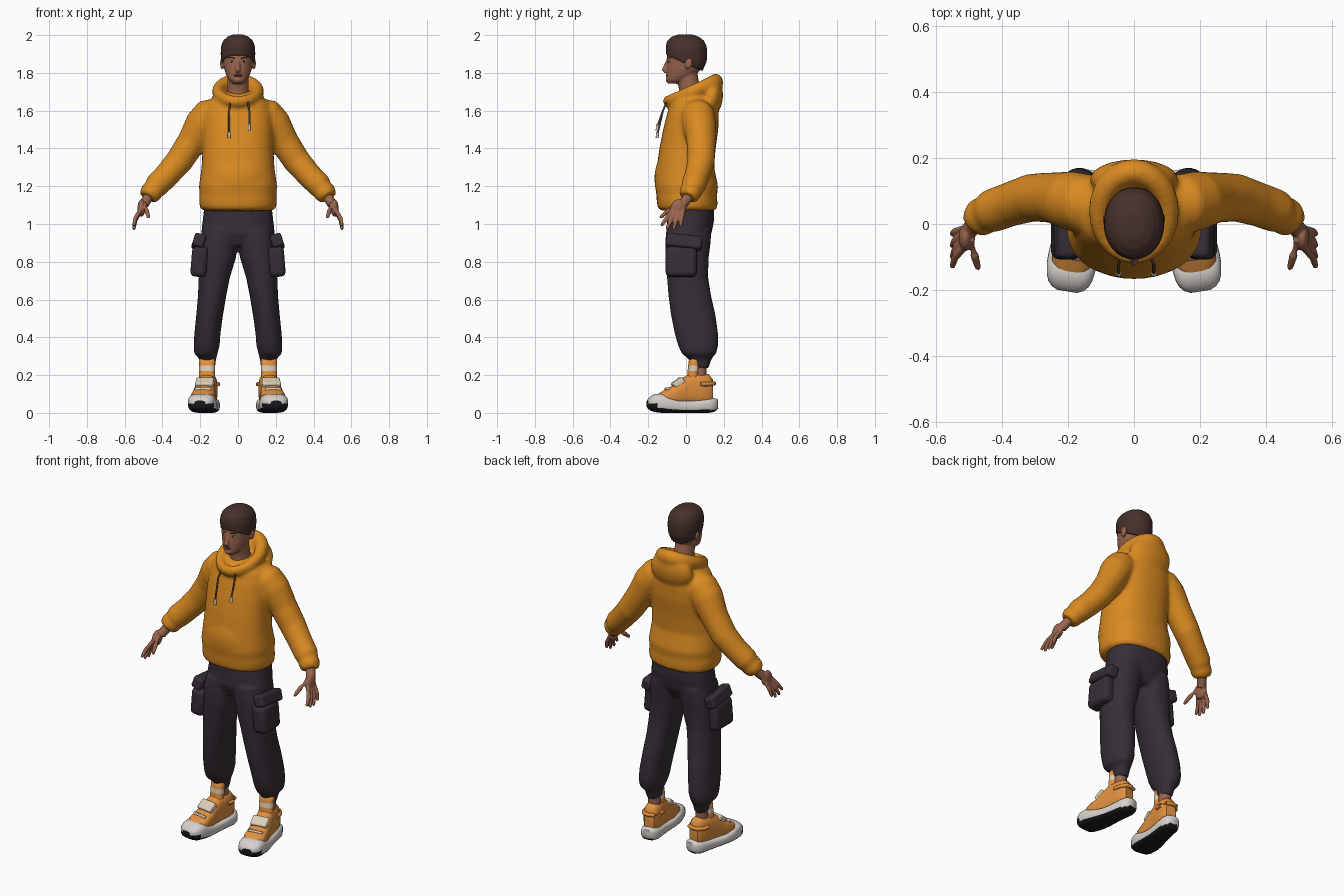
import bpy, bmesh, math
from mathutils import Vector, Matrix

def mat(name, r, g, b):
    m = bpy.data.materials.new(name)
    m.diffuse_color = (r, g, b, 1)
    return m

HOODIE = mat("amber cloth", 0.70, 0.255, 0.015)
PANTS = mat("charcoal cloth", 0.036, 0.027, 0.037)
SKIN = mat("brown skin", 0.32, 0.13, 0.075)
HAIR = mat("dark brown hair", 0.062, 0.03, 0.023)
LIPS = mat("lips", 0.22, 0.075, 0.05)
WHITE = mat("off white", 0.68, 0.64, 0.60)
ORANGE = mat("shoe orange", 0.75, 0.28, 0.05)
BLACK = mat("black rubber", 0.01, 0.009, 0.012)
CORD = mat("cord brown", 0.13, 0.08, 0.035)
CREAM = mat("cream strap", 0.72, 0.62, 0.48)

def oval(c, u, v, ru, rv, p=2.0, n=32):
    """Superellipse ring of points."""
    pts = []
    for i in range(n):
        a = 2 * math.pi * i / n
        ca, sa = math.cos(a), math.sin(a)
        pts.append(Vector(c) + u * (ru * math.copysign(abs(ca) ** (2 / p), ca))
                   + v * (rv * math.copysign(abs(sa) ** (2 / p), sa)))
    return pts

X, Y, Z = Vector((1, 0, 0)), Vector((0, 1, 0)), Vector((0, 0, 1))

def skin(bm, rings, closed=False):
    vs = [[bm.verts.new(p) for p in r] for r in rings]
    n = len(vs[0])
    for k in range(len(vs) if closed else len(vs) - 1):
        a, b = vs[k], vs[(k + 1) % len(vs)]
        for i in range(n):
            bm.faces.new((a[i], a[(i + 1) % n], b[(i + 1) % n], b[i]))
    if not closed:
        bm.faces.new(vs[0][::-1])
        bm.faces.new(vs[-1])

def stack(bm, secs, p=2.0):
    """Horizontal sections: z, x, y, rx, ry."""
    skin(bm, [oval((x, y, z), X, Y, rx, ry, p) for z, x, y, rx, ry in secs])

def along(bm, secs, p=3.5):
    """Sections along y: y, rx, z low, z high."""
    skin(bm, [oval((0, y, (a + b) / 2), X, Z, rx, (b - a) / 2, p) for y, rx, a, b in secs])

def tube(bm, pts, n=16):
    """Round sections along a path: x, y, z, radius."""
    cs = [Vector(q[:3]) for q in pts]
    rings = []
    for i, c in enumerate(cs):
        d = (cs[min(i + 1, len(cs) - 1)] - cs[max(i - 1, 0)]).normalized()
        ref = Y if abs(d.y) < 0.8 else X
        u = d.cross(ref).normalized()
        rings.append(oval(c, u, d.cross(u), pts[i][3], pts[i][3], 2, n))
    skin(bm, rings)

def ball(bm, c, r, rot=0.0):
    m = Matrix.Translation(c) @ Matrix.Rotation(rot, 4, 'X') @ Matrix.Diagonal((*r, 1))
    bmesh.ops.create_uvsphere(bm, u_segments=24, v_segments=14, radius=1, matrix=m)

def box(bm, c, size, rx=0.0, ry=0.0):
    m = (Matrix.Translation(c) @ Matrix.Rotation(ry, 4, 'Y') @ Matrix.Rotation(rx, 4, 'X')
         @ Matrix.Diagonal((*size, 1)))
    bmesh.ops.create_cube(bm, size=1, matrix=m)

def both(bm):
    """Copy everything to the other side."""
    g = bmesh.ops.duplicate(bm, geom=bm.verts[:] + bm.edges[:] + bm.faces[:])["geom"]
    bmesh.ops.scale(bm, vec=(-1, 1, 1), verts=[e for e in g if isinstance(e, bmesh.types.BMVert)])

def finish(name, bm, mats, voxel=0, smooth=5, bevel=0):
    bmesh.ops.recalc_face_normals(bm, faces=bm.faces[:])
    me = bpy.data.meshes.new(name)
    bm.to_mesh(me)
    bm.free()
    for m in mats:
        me.materials.append(m)
    ob = bpy.data.objects.new(name, me)
    bpy.context.collection.objects.link(ob)
    bpy.ops.object.select_all(action='DESELECT')
    ob.select_set(True)
    bpy.context.view_layer.objects.active = ob
    if bevel:
        b = ob.modifiers.new("round", 'BEVEL')
        b.width, b.segments = bevel, 3
    if voxel:
        r = ob.modifiers.new("fuse", 'REMESH')
        r.mode, r.voxel_size, r.use_smooth_shade = 'VOXEL', voxel, True
        s = ob.modifiers.new("soften", 'SMOOTH')
        s.factor, s.iterations = 0.5, smooth
    else:
        bpy.ops.object.shade_smooth_by_angle(angle=math.radians(50))
    return ob

# Hoodie: sleeves, body, belly pocket, hood rim and hanging hood
bm = bmesh.new()
tube(bm, [(.12, .06, 1.585, .08), (.15, .062, 1.578, .09), (.19, .07, 1.53, .09), (.245, .08, 1.435, .077),
          (.31, .08, 1.335, .073), (.375, .06, 1.26, .067), (.43, .04, 1.205, .066),
          (.448, .03, 1.18, .056), (.462, .022, 1.165, .06), (.478, .01, 1.14, .048)], 28)
both(bm)
stack(bm, [(1.07, 0, .01, .18, .138), (1.085, 0, .008, .202, .158), (1.13, 0, .005, .207, .161),
           (1.15, 0, .004, .203, .16), (1.2, 0, .003, .207, .167), (1.3, 0, -.003, .193, .152),
           (1.4, 0, .008, .188, .149), (1.5, 0, .025, .19, .146), (1.58, 0, .036, .186, .137),
           (1.64, 0, .04, .166, .122), (1.68, 0, .04, .12, .09), (1.7, 0, .04, .08, .06)], 2.3)
ball(bm, (0, -.115, 1.24), (.13, .052, .12))
rim = []
for i in range(40):
    a = 2 * math.pi * i / 40
    out = Vector((math.sin(a), -math.cos(a), 0))
    r = .032 - .008 * math.cos(a)
    rim.append(oval((.105 * out.x, .03 + .128 * out.y, 1.70 - .05 * math.cos(a)), out, Z, r, r + .006, 2, 16))
skin(bm, rim, True)
ball(bm, (0, .135, 1.665), (.135, .06, .105), -.15)
finish("hoodie", bm, [HOODIE], .011, 5)

# Drawstrings with metal ends
bm, tips = bmesh.new(), bmesh.new()
for x, z in ((-.047, 1.48), (.06, 1.52)):
    tube(bm, [(x * .8, -.092, 1.67, .005), (x, -.122, 1.6, .005), (x, -.15, z, .005)], 8)
    tube(tips, [(x, -.15, z + .005, .008), (x, -.153, z - .025, .008)], 8)
finish("drawstrings", bm, [CORD])
finish("drawstring_ends", tips, [WHITE])

# Trousers: legs and hips fused
bm = bmesh.new()
stack(bm, [(.235, .158, .073, .036, .046), (.285, .16, .075, .044, .06), (.315, .17, .068, .062, .092),
           (.36, .166, .064, .069, .107), (.42, .162, .055, .069, .115), (.52, .15, .038, .071, .118),
           (.62, .137, .02, .075, .113), (.72, .125, .008, .083, .109), (.82, .108, .006, .097, .114),
           (.9, .1, .01, .1, .12), (.97, .09, .015, .095, .12)], 2.2)
both(bm)
stack(bm, [(.885, 0, .01, .13, .09), (.95, 0, .015, .195, .12), (1.02, 0, .025, .187, .124),
           (1.1, 0, .027, .178, .122)], 2.3)
finish("trousers", bm, [PANTS], .01, 4)

# Cargo pockets and flaps
bm = bmesh.new()
box(bm, (.205, -.025, .80), (.085, .165, .16), 0, -.08)
both(bm)
finish("cargo_pockets", bm, [PANTS], bevel=.025)
bm = bmesh.new()
box(bm, (.208, -.01, .905), (.062, .19, .07), -.12, -.3)
both(bm)
finish("pocket_flaps", bm, [PANTS], bevel=.014)

# Head with neck, nose and ears
bm = bmesh.new()
ball(bm, (.085, .014, 1.85), (.01, .02, .031), -.15)
both(bm)
stack(bm, [(1.743, 0, -.062, .025, .033), (1.76, 0, -.046, .046, .058), (1.785, 0, -.026, .061, .077),
           (1.82, 0, -.012, .073, .09), (1.86, 0, -.002, .08, .099), (1.9, 0, 0, .083, .1),
           (1.94, 0, 0, .079, .097), (1.97, 0, 0, .064, .08), (1.985, 0, 0, .035, .045)], 2.15)
tube(bm, [(0, .03, 1.62, .066), (0, .018, 1.72, .056), (0, .004, 1.8, .055)], 24)
tube(bm, [(0, -.094, 1.87, .009), (0, -.108, 1.835, .011), (0, -.115, 1.817, .014), (0, -.105, 1.806, .012)])
ball(bm, (0, -.096, 1.762), (.02, .013, .012))
finish("head", bm, [SKIN], .005, 5)

# Short hair, trimmed along a sloping hairline
bm = bmesh.new()
stack(bm, [(1.78, 0, -.005, .07, .085), (1.82, 0, -.002, .081, .094), (1.86, 0, .004, .088, .106),
           (1.9, 0, .003, .092, .109), (1.94, 0, .001, .09, .109), (1.97, 0, -.002, .079, .098),
           (1.99, 0, -.004, .058, .074), (2.003, 0, -.004, .03, .04)], 2.1)
bmesh.ops.bisect_plane(bm, geom=bm.verts[:] + bm.edges[:] + bm.faces[:], plane_co=(0, 0, 1.848),
                       plane_no=(0, .45, 1), clear_inner=True)
bmesh.ops.holes_fill(bm, edges=[e for e in bm.edges if e.is_boundary], sides=0)
finish("hair", bm, [HAIR], .006, 3)

# Face details
bm = bmesh.new()
ball(bm, (.033, -.089, 1.861), (.014, .006, .006))
both(bm)
finish("eye_whites", bm, [WHITE])
bm = bmesh.new()
ball(bm, (.033, -.092, 1.861), (.006, .005, .006))
both(bm)
finish("pupils", bm, [BLACK])
bm = bmesh.new()
tube(bm, [(.015, -.098, 1.876, .003), (.034, -.091, 1.882, .004), (.052, -.078, 1.878, .003)], 8)
both(bm)
finish("eyebrows", bm, [HAIR])
bm = bmesh.new()
ball(bm, (0, -.099, 1.788), (.023, .008, .005))
ball(bm, (0, -.098, 1.781), (.02, .008, .005))
finish("lips", bm, [LIPS])

# Hands: wrist, palm, four fingers and thumb
bm = bmesh.new()
tube(bm, [(.455, .028, 1.18, .028), (.48, .006, 1.135, .027), (.5, -.02, 1.1, .026)])
ball(bm, (.511, -.04, 1.085), (.021, .042, .046), -.25)
for by, ty, tz in ((-.07, -.128, .988), (-.051, -.1, .97), (-.032, -.066, .968), (-.014, -.03, .985)):
    m = (by * .45 + ty * .55, (1.06 + tz) / 2 + .006)
    tube(bm, [(.515, by, 1.08, .011), (.543, m[0], m[1], .0115), (.551, ty, tz + .008, .009), (.551, ty, tz, .004)], 10)
tube(bm, [(.497, -.045, 1.105, .016), (.484, -.095, 1.07, .013), (.474, -.13, 1.04, .01), (.472, -.138, 1.032, .005)], 10)
both(bm)
finish("hands", bm, [SKIN], .004, 3)

# Bare ankles
bm = bmesh.new()
tube(bm, [(.158, .075, .12, .038), (.158, .075, .22, .034), (.158, .075, .32, .036)], 20)
both(bm)
finish("ankles", bm, [SKIN])

PLACE = Matrix.Translation((.158, .075, 0)) @ Matrix.Rotation(math.radians(9), 4, 'Z') @ Matrix.Translation((0, -.075, 0))

def shoe_part(name, bm, mats, **kw):
    bm.transform(PLACE)
    both(bm)
    finish(name, bm, mats, **kw)

# Chunky soles, black underneath and at the toe
bm = bmesh.new()
along(bm, [(-.208, .03, .03, .065), (-.2, .048, .02, .078), (-.185, .062, .01, .09), (-.165, .07, .004, .1),
           (-.13, .075, 0, .103), (-.1, .075, 0, .085), (-.05, .07, 0, .07), (0, .062, 0, .066),
           (.06, .058, 0, .07), (.12, .056, 0, .078), (.15, .045, .005, .08), (.167, .026, .02, .072)], 3)
bmesh.ops.recalc_face_normals(bm, faces=bm.faces[:])
for f in bm.faces:
    c = f.calc_center_median()
    if (f.normal.z < -.5 and c.z < .022) or (c.y < -.175 and c.z < .05):
        f.material_index = 1
shoe_part("soles", bm, [WHITE, BLACK])

# Shoe uppers
bm = bmesh.new()
along(bm, [(-.15, .045, .05, .1), (-.12, .062, .05, .118), (-.06, .06, .04, .15), (-.015, .053, .04, .188),
           (.03, .05, .04, .212), (.08, .049, .04, .21), (.12, .044, .04, .205), (.14, .03, .045, .18)], 2.8)
shoe_part("shoe_uppers", bm, [ORANGE])

# Tall tongues with a pale band
bm = bmesh.new()
stack(bm, [(.16, 0, .025, .04, .03), (.2, 0, .035, .042, .028), (.222, 0, .037, .042, .028), (.25, 0, .04, .042, .028),
           (.28, 0, .042, .042, .026), (.287, 0, .042, .036, .02)], 2.5)
for f in bm.faces:
    if .222 < f.calc_center_median().z < .25:
        f.material_index = 1
shoe_part("tongues", bm, [ORANGE, CREAM])

# Instep straps, and heel loops
bm = bmesh.new()
box(bm, (0, -.043, .158), (.096, .062, .036), .62)
box(bm, (0, -.1, .122), (.09, .018, .026), .5)
shoe_part("instep_straps", bm, [CREAM], bevel=.01)
bm = bmesh.new()
tube(bm, [(.048, .07, .152, .011), (.048, .11, .152, .011), (.03, .142, .155, .011), (0, .15, .156, .011),
          (-.03, .142, .155, .011), (-.048, .11, .152, .011), (-.048, .07, .152, .011)], 10)
shoe_part("heel_loops", bm, [ORANGE])
